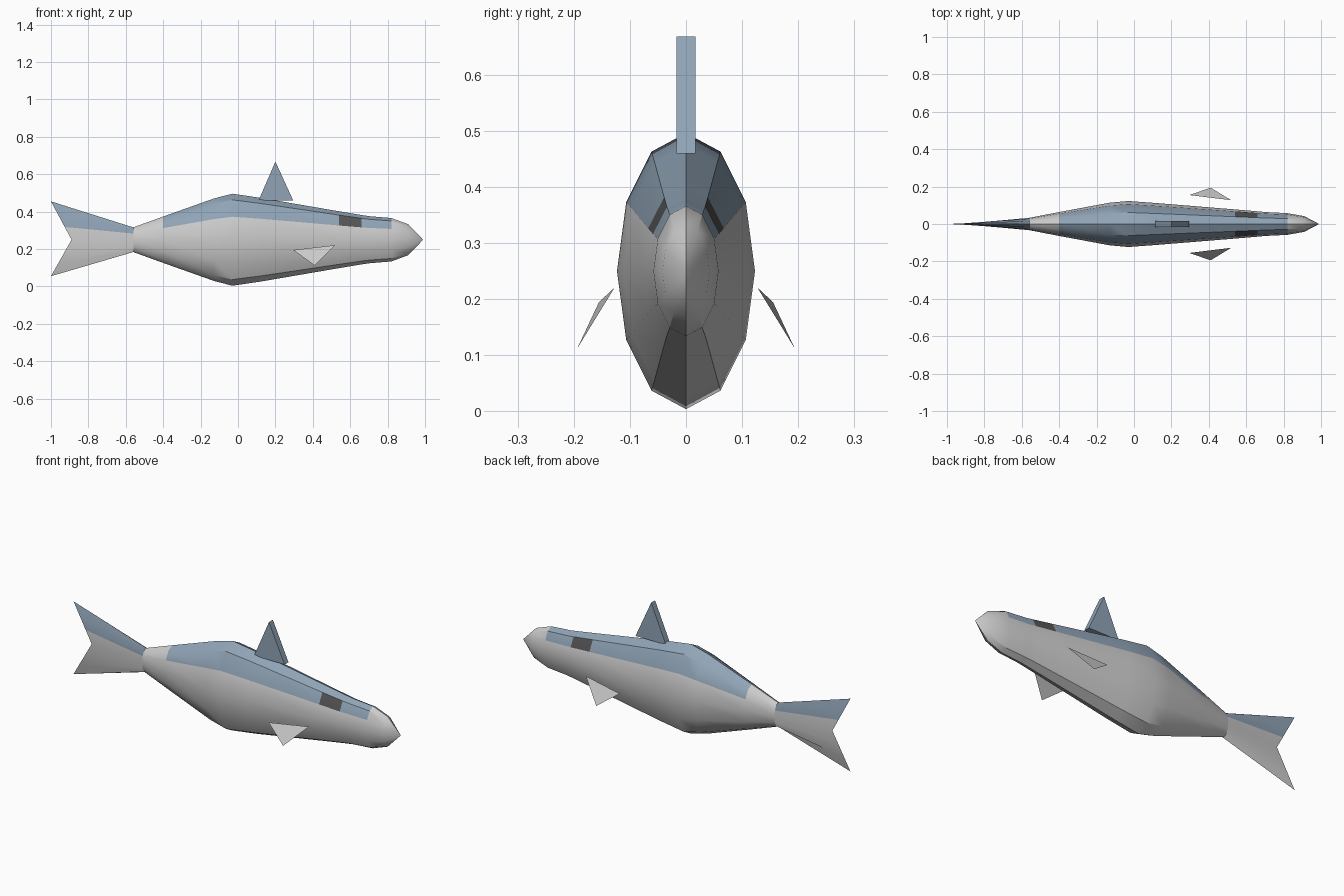
import bpy, bmesh
from math import sin, cos, pi

if "Cube" in bpy.data.objects:
    bpy.data.objects.remove(bpy.data.objects["Cube"])

SIDES, ZC = 12, 0.25


def material(name, rgb):
    m = bpy.data.materials.new(name)
    m.diffuse_color = (*rgb, 1)
    m.use_nodes = True
    m.node_tree.nodes["Principled BSDF"].inputs["Base Color"].default_value = m.diffuse_color
    return m


GREY = material("belly_grey", (0.68, 0.68, 0.67))
BLUE = material("back_blue", (0.28, 0.37, 0.47))
DARK = material("gill_dark", (0.09, 0.09, 0.09))


def finish(name, bm, mats):
    me = bpy.data.meshes.new(name)
    bm.to_mesh(me)
    bm.free()
    for m in mats:
        me.materials.append(m)
    ob = bpy.data.objects.new(name, me)
    bpy.context.collection.objects.link(ob)
    return ob


def smooth(ob, angle):
    bpy.ops.object.select_all(action='DESELECT')
    ob.select_set(True)
    bpy.context.view_layer.objects.active = ob
    bpy.ops.object.shade_smooth_by_angle(angle=angle)


def ring(bm, x, half_w, half_h):
    return [bm.verts.new((x, half_w * cos(2 * pi * i / SIDES),
                          ZC + half_h * sin(2 * pi * i / SIDES))) for i in range(SIDES)]


def bridge(bm, a, b):
    for i in range(SIDES):
        j = (i + 1) % SIDES
        bm.faces.new((a[i], a[j], b[j], b[i]))


# Body: oval rings along x (x, half width, half height), closed by a pointed nose
stations = [(-0.56, 0.033, 0.066), (-0.40, 0.064, 0.124), (-0.13, 0.114, 0.220),
            (-0.03, 0.123, 0.246), (0.12, 0.112, 0.224), (0.54, 0.078, 0.152),
            (0.66, 0.068, 0.132), (0.70, 0.064, 0.126), (0.82, 0.058, 0.116),
            (0.91, 0.042, 0.083)]
bm = bmesh.new()
rings = [ring(bm, *s) for s in stations]
for a, b in zip(rings, rings[1:]):
    bridge(bm, a, b)
nose = bm.verts.new((0.99, 0, ZC))
for i in range(SIDES):
    bm.faces.new((rings[-1][i], rings[-1][(i + 1) % SIDES], nose))
bm.faces.new(rings[0])
bmesh.ops.recalc_face_normals(bm, faces=bm.faces)
half_height = {round(s[0], 2): s[2] for s in stations}
for f in bm.faces:
    c = f.calc_center_median()
    xs = [v.co.x for v in f.verts]
    mid_h = sum(half_height.get(round(x, 2), 0) for x in xs) / len(xs)
    rel = (c.z - ZC) / max(mid_h, 0.01)
    if 0.54 < c.x < 0.66 and 0.4 < rel < 0.85:
        f.material_index = 2
    elif rel > 0.4 and -0.42 < c.x < 0.84:
        f.material_index = 1
smooth(finish("body", bm, [GREY, BLUE, DARK]), 0.6)

# Tail: oval root flattening into a forked trailing edge
bm = bmesh.new()
root = ring(bm, -0.56, 0.033, 0.066)
fork = []
for i in range(SIDES):
    s = [0, 1 / 3, 2 / 3, 1, 2 / 3, 1 / 3][i % 6] * (1 if i < 6 else -1)
    fork.append(bm.verts.new((-0.89 - 0.11 * abs(s), 0, ZC + (0.205 if s > 0 else 0.195) * s)))
bridge(bm, root, fork)
bmesh.ops.remove_doubles(bm, verts=bm.verts, dist=0.0001)
bmesh.ops.recalc_face_normals(bm, faces=bm.faces)
for f in bm.faces:
    f.material_index = int(f.calc_center_median().z > ZC + 0.04)
smooth(finish("tail_fin", bm, [GREY, BLUE]), 0.5)

# Dorsal fin: triangular slab
bm = bmesh.new()
tri = bm.faces.new([bm.verts.new((x, -0.017, z)) for x, z in
                    ((0.11, 0.46), (0.295, 0.46), (0.2, 0.668))])
new = bmesh.ops.extrude_face_region(bm, geom=[tri])["geom"]
bmesh.ops.translate(bm, vec=(0, 0.034, 0), verts=[g for g in new if isinstance(g, bmesh.types.BMVert)])
bmesh.ops.recalc_face_normals(bm, faces=bm.faces)
finish("dorsal_fin", bm, [BLUE])

# Pectoral fins: one thin triangle on each side
for side, name in ((-1, "pectoral_fin_right"), (1, "pectoral_fin_left")):
    bm = bmesh.new()
    pts = [(0.295, 0.155, 0.195), (0.41, 0.194, 0.112), (0.52, 0.127, 0.221)]
    verts = [bm.verts.new((x, side * y, z)) for x, y, z in pts]
    bm.faces.new(verts if side < 0 else verts[::-1])
    finish(name, bm, [])
